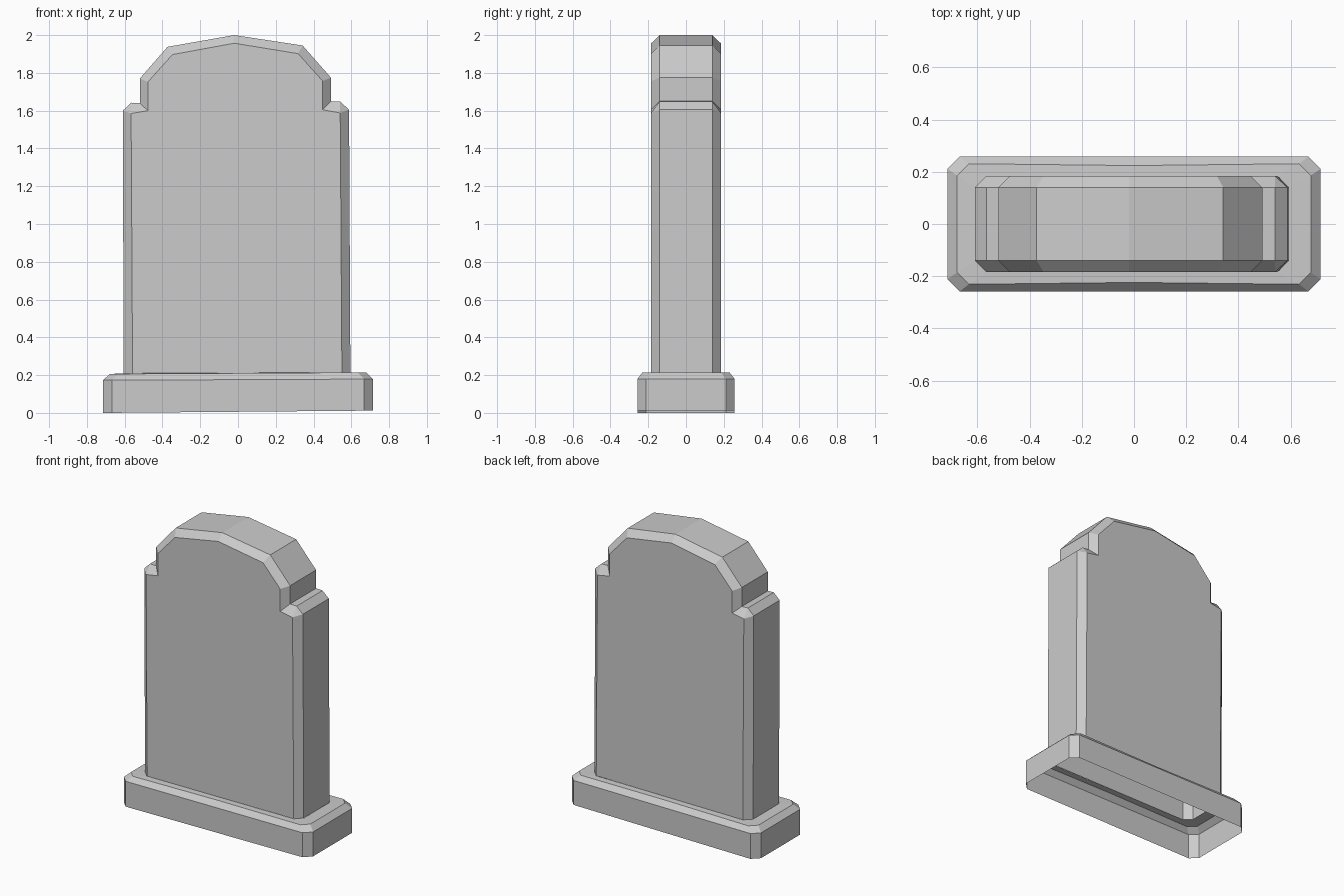
import bpy, bmesh

if "Cube" in bpy.data.objects:
    bpy.data.objects.remove(bpy.data.objects["Cube"])


def finish(bm, name):
    bmesh.ops.recalc_face_normals(bm, faces=bm.faces)
    mesh = bpy.data.meshes.new(name)
    bm.to_mesh(mesh)
    bm.free()
    obj = bpy.data.objects.new(name, mesh)
    bpy.context.collection.objects.link(obj)
    return obj


# Headstone slab: (outer x, z) silhouette; inner points are the bevelled face
outer = [(-.605, .209), (-.61, 1.60), (-.566, 1.642), (-.52, 1.64), (-.52, 1.77),
         (-.373, 1.938), (-.02, 2.0), (.342, 1.945), (.492, 1.775), (.492, 1.65),
         (.541, 1.648), (.588, 1.605), (.595, .215)]
inner = [(-.558, .209), (-.566, 1.585), (-.477, 1.60), (-.477, 1.752),
         (-.347, 1.897), (-.02, 1.957), (.318, 1.902), (.448, 1.757),
         (.448, 1.605), (.541, 1.588), (.55, .215)]
# which inner point each outer point joins (shoulder corners share one)
link = [0, 1, 1, 2, 3, 4, 5, 6, 7, 8, 9, 9, 10]

bm = bmesh.new()
rims = []
for s in (-1, 1):
    rim = [bm.verts.new((x, s * .14, z)) for x, z in outer]
    face = [bm.verts.new((x, s * .184, z)) for x, z in inner]
    bm.faces.new(face)
    for i in range(len(rim) - 1):
        a, b = link[i], link[i + 1]
        corner = [rim[i], rim[i + 1], face[b]]
        bm.faces.new(corner if a == b else corner + [face[a]])
    rims.append(rim)
for i in range(len(outer) - 1):
    bm.faces.new((rims[0][i], rims[0][i + 1], rims[1][i + 1], rims[1][i]))
finish(bm, "headstone_slab")


# Plinth: open-bottomed chamfered rings, slightly tilted and bowed in the middle
def ring(bm, hx, hy, c, z, tilt, bow=0.0, shift=0.0):
    half = [(hx, -hy + c), (hx, hy - c), (hx - c, hy), (0, hy - bow), (-hx + c, hy)]
    pts = half + [(-x, -y) for x, y in half]
    return [bm.verts.new((x + shift, y, z + tilt * x / .7)) for x, y in pts]


bm = bmesh.new()
rings = [ring(bm, .715, .258, .047, .006, .006),
         ring(bm, .715, .258, .047, .176, .003),
         ring(bm, .678, .231, .045, .210, .004, .007),
         ring(bm, .600, .184, .045, .212, .003, 0, -.005)]
for lo, hi in zip(rings, rings[1:]):
    n = len(lo)
    for i in range(n):
        j = (i + 1) % n
        bm.faces.new((lo[i], lo[j], hi[j], hi[i]))
finish(bm, "plinth")
